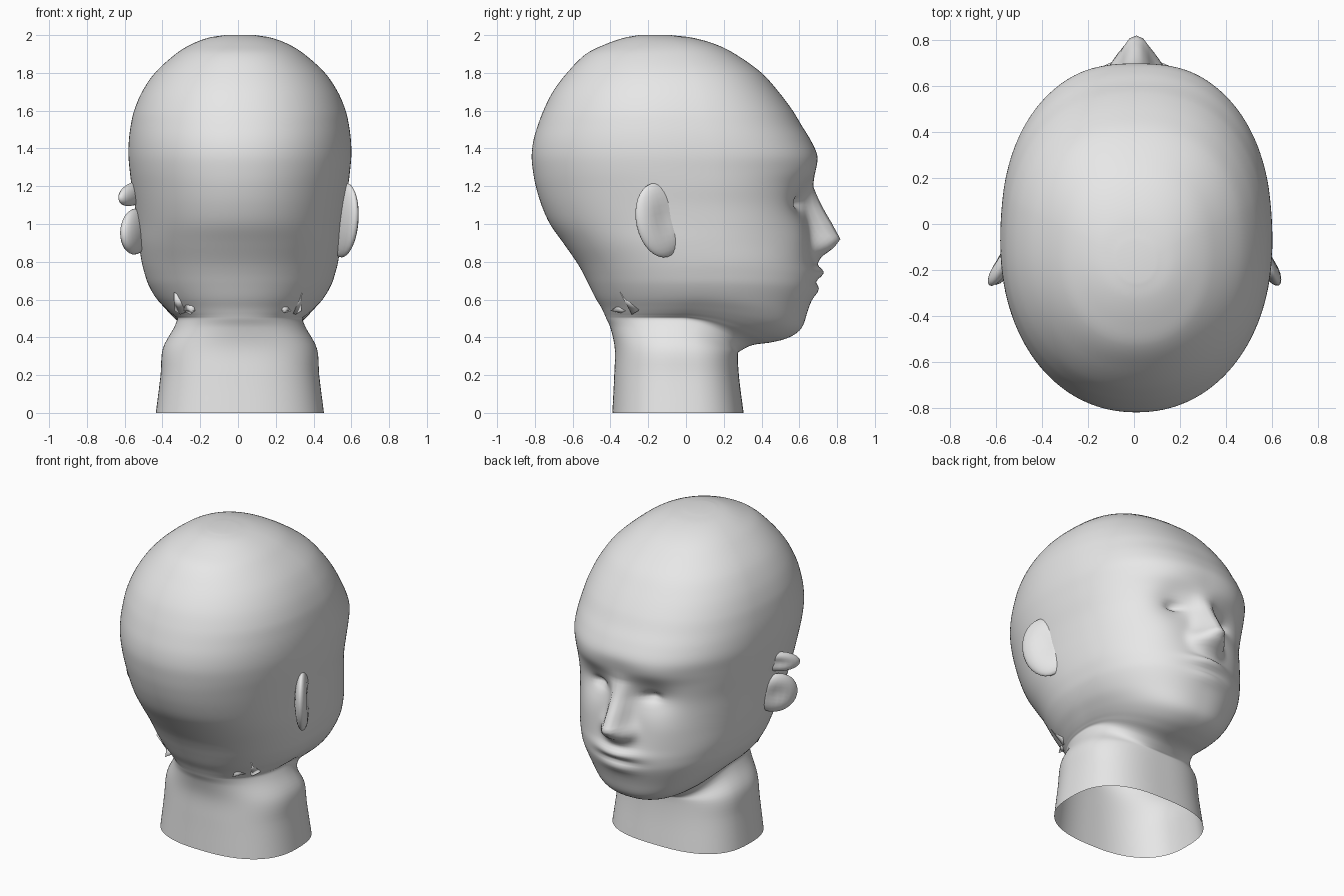
import bpy, bmesh, math
from mathutils import Vector, Matrix

cube = bpy.data.objects.get("Cube")
if cube:
    bpy.data.objects.remove(cube, do_unlink=True)

SEGMENTS, STEPS, MID_X = 180, 5, 0.01

# One plain clay colour
clay = bpy.data.materials.new("light_grey_clay")
clay.use_nodes = True
clay.diffuse_color = (0.8, 0.8, 0.8, 1)
clay.node_tree.nodes["Principled BSDF"].inputs["Base Color"].default_value = (0.8, 0.8, 0.8, 1)

# Cross-sections: height, half width, back, face, widest depth
SECTIONS = [
    (0, .445, -.39, .305, -.04), (.2, .42, -.38, .28, -.04),
    (.34, .408, -.377, .275, -.04), (.45, .35, -.4, .29, -.04),
    (.495, .332, -.42, .34, -.03), (.512, .345, -.427, .45, -.01),
    (.53, .368, -.435, .54, .01), (.56, .4, -.45, .61, .03),
    (.61, .445, -.48, .645, .05), (.68, .485, -.515, .685, .05),
    (.74, .505, -.545, .69, .04), (.8, .52, -.58, .68, .03),
    (.9, .535, -.65, .665, 0), (1, .545, -.72, .655, -.01),
    (1.1, .557, -.765, .655, -.03), (1.2, .573, -.795, .665, -.04),
    (1.28, .583, -.81, .685, -.06), (1.36, .59, -.817, .695, -.07),
    (1.44, .588, -.808, .662, -.08), (1.52, .578, -.785, .613, -.09),
    (1.6, .56, -.755, .565, -.1), (1.7, .518, -.705, .49, -.1),
    (1.8, .45, -.63, .4, -.1), (1.9, .34, -.53, .26, -.12),
    (1.95, .26, -.43, .16, -.12), (1.985, .17, -.33, .04, -.14),
    (2, .08, -.25, -.08, -.16)]

# Nose: height, projection, half width
NOSE = [(.78, 0, .08), (.83, .045, .085), (.87, .11, .085), (.92, .155, .075),
        (1, .12, .065), (1.1, .065, .06), (1.2, .01, .07), (1.26, 0, .08)]


def smooth_rows(rows, steps):
    """Pass a smooth curve through rows of numbers, spaced by distance."""
    rows = [Vector(row) for row in rows]
    times = [0]
    for a, b in zip(rows, rows[1:]):
        times.append(times[-1] + (b - a).length)
    last = len(rows) - 1
    slopes = []
    for i in range(last + 1):
        a, b = max(i - 1, 0), min(i + 1, last)
        slopes.append((rows[b] - rows[a]) / (times[b] - times[a]))
    out = []
    for i in range(last):
        span = times[i + 1] - times[i]
        for step in range(steps):
            t = step / steps
            ease = t * t * (3 - 2 * t)
            out.append(rows[i] * (1 - ease) + rows[i + 1] * ease
                       + span * t * (1 - t) * ((1 - t) * slopes[i] - t * slopes[i + 1]))
    return out + [rows[-1]]


def bump(x, z, cx, cz, sx, sz):
    return math.exp(-((x - cx) / sx) ** 2 - ((z - cz) / sz) ** 2)


def nose_height(x, z):
    for low, high in zip(NOSE, NOSE[1:]):
        if low[0] <= z < high[0]:
            t = (z - low[0]) / (high[0] - low[0])
            amount = low[1] + t * (high[1] - low[1])
            width = low[2] + t * (high[2] - low[2])
            return amount * math.exp(-abs(x / width) ** 2.5)
    return 0


def face_relief(x, z):
    side = abs(x)
    relief = nose_height(x, z)
    relief += .03 * bump(side, z, .085, .89, .04, .045)     # nostril wings
    relief -= .045 * bump(side, z, .2, 1.12, .12, .09)      # eye sockets
    relief -= .04 * bump(side, z, .18, 1.11, .05, .025)     # eye slits
    relief += .01 * bump(side, z, .25, 1.29, .16, .06)      # brows
    relief += .015 * bump(side, z, .3, .92, .14, .12)       # cheeks
    relief += .04 * bump(x, z, 0, .745, .13, .035)          # upper lip
    relief -= .01 * bump(x, z, 0, .695, .14, .018)          # mouth line
    relief += .02 * bump(x, z, 0, .65, .12, .035)           # lower lip
    return relief


def signed_power(value, power):
    return math.copysign(abs(value) ** power, value)


def finish(bm, name):
    mesh = bpy.data.meshes.new(name)
    bmesh.ops.recalc_face_normals(bm, faces=bm.faces)
    for face in bm.faces:
        face.smooth = True
    bm.to_mesh(mesh)
    bm.free()
    mesh.materials.append(clay)
    obj = bpy.data.objects.new(name, mesh)
    bpy.context.collection.objects.link(obj)


# Head and neck, lofted and open underneath; rings dip forward along the jaw
bm = bmesh.new()
rings = []
for height, width, back, front, middle in smooth_rows(SECTIONS, STEPS):
    dip = .14 * math.exp(-((height - .5) / .13) ** 2)
    squareness = 2.12 + .35 * math.exp(-(height / .42) ** 4)
    ring = []
    for i in range(SEGMENTS):
        angle = math.tau * i / SEGMENTS
        c, s = math.cos(angle), math.sin(angle)
        ahead = max(s, 0)
        power = squareness + .2 * min(1, ahead * 4)
        x = width * signed_power(c, 2 / power)
        z = height - dip * ahead ** 1.5
        reach = front - middle if s > 0 else middle - back
        y = middle + reach * signed_power(s, 2 / power)
        y += math.sqrt(ahead) * face_relief(x, z)
        ring.append(bm.verts.new((x + MID_X, y, z)))
    rings.append(ring)
for lower, upper in zip(rings, rings[1:]):
    for i in range(SEGMENTS):
        j = (i + 1) % SEGMENTS
        bm.faces.new((lower[i], lower[j], upper[j], upper[i]))
bm.faces.new(rings[-1])
finish(bm, "head_and_neck")


def add_ear(name, side, centre, size, flare, tilt):
    """Flattened lobe with a hollow on its outer face."""
    bm = bmesh.new()
    bmesh.ops.create_uvsphere(bm, u_segments=24, v_segments=16, radius=1)
    for v in bm.verts:
        if v.co.x * side > 0:
            radius = math.hypot(v.co.y - .1, v.co.z)
            v.co.x -= side * .5 * math.exp(-(radius / .5) ** 2)
    turn = Matrix.Rotation(flare * side, 4, 'Z') @ Matrix.Rotation(tilt, 4, 'X')
    bmesh.ops.transform(bm, verts=bm.verts, matrix=Matrix.Translation(centre) @ turn
                        @ Matrix.Diagonal((*size, 1)))
    finish(bm, name)


add_ear("left_ear", 1, (.56, -.14, 1.02), (.045, .14, .2), .5, .25)
add_ear("right_ear_top", -1, (-.555, -.15, 1.16), (.04, .14, .06), .55, .2)
add_ear("right_ear_lobe", -1, (-.545, -.14, .96), (.05, .14, .12), .5, .25)


def add_fold(name, base, tip, radius):
    """Small pointed fold on the hairline."""
    base, tip = Vector(base), Vector(tip)
    axis = tip - base
    bm = bmesh.new()
    bmesh.ops.create_cone(bm, segments=6, radius1=radius, radius2=0, depth=axis.length,
                          cap_ends=True)
    matrix = Matrix.Translation((base + tip) / 2) @ axis.to_track_quat('Z', 'Y').to_matrix().to_4x4()
    bmesh.ops.transform(bm, verts=bm.verts, matrix=matrix)
    finish(bm, name)


# Ragged nape folds behind each ear
for side, label in ((1, "left"), (-1, "right")):
    add_fold(label + "_nape_fold_inner", (side * .25, -.31, .56), (side * .24, -.4, .54), .04)
    add_fold(label + "_nape_fold_outer", (side * .29, -.26, .56), (side * .34, -.35, .64), .05)
